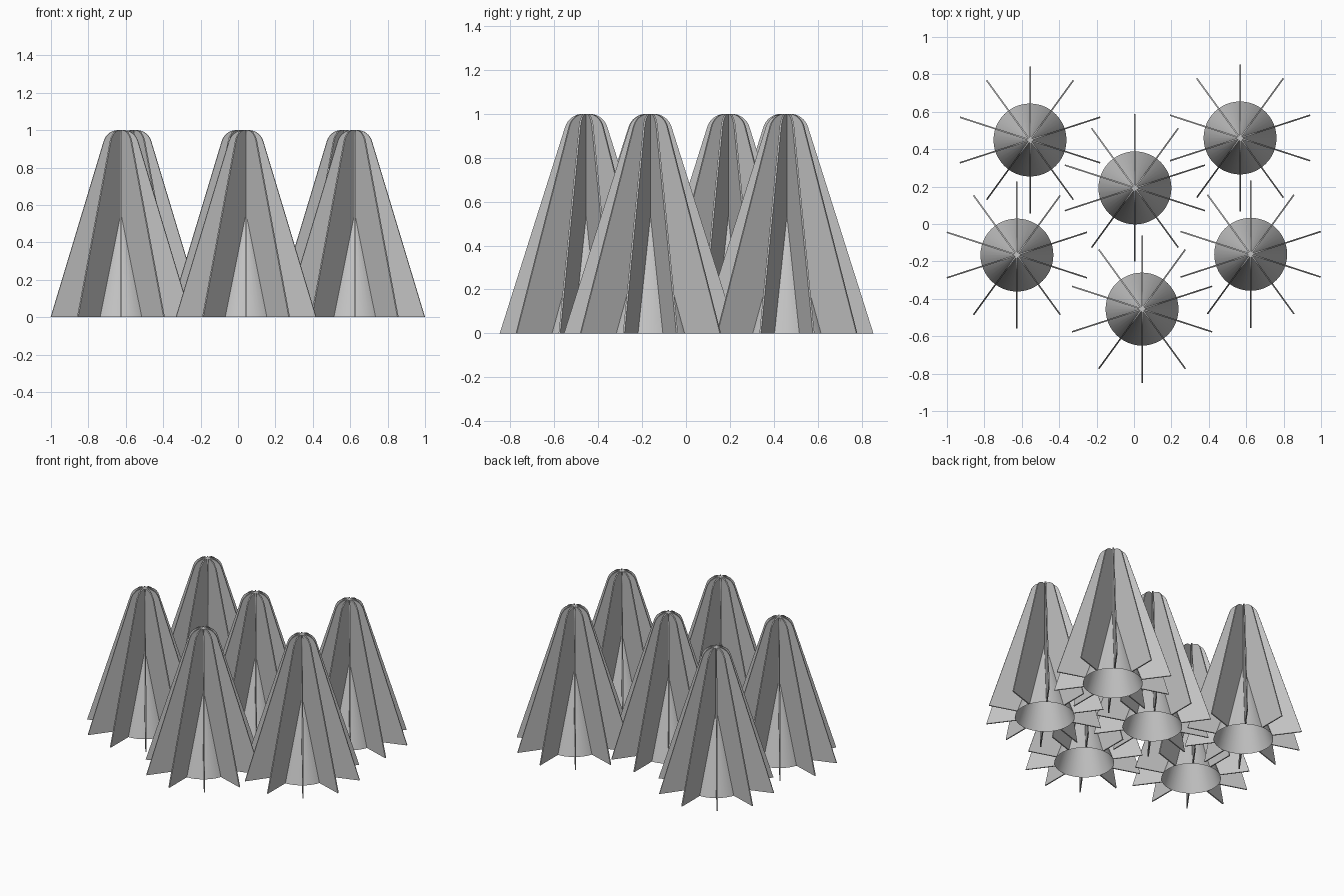
import bpy, bmesh, math
from mathutils import Matrix, Vector

if "Cube" in bpy.data.objects:
    bpy.data.objects.remove(bpy.data.objects["Cube"])

FIN_COUNT = 10
FIN_THICK = 0.008
CONE_R, CONE_H = 0.195, 0.57
CENTRES = [(-0.556, 0.449), (0.567, 0.460), (0.005, 0.193),
           (-0.626, -0.166), (0.624, -0.162), (0.043, -0.455)]

grey = bpy.data.materials.new("light grey")
grey.diffuse_color = (0.54, 0.54, 0.54, 1)
grey.use_nodes = True
grey.node_tree.nodes["Principled BSDF"].inputs["Base Color"].default_value = grey.diffuse_color


def finish(bm, name):
    mesh = bpy.data.meshes.new(name)
    bm.to_mesh(mesh)
    bm.free()
    mesh.materials.append(grey)
    return mesh


def fin_profile():
    # radius / height outline: straight sloped edge, rounded shoulder, apex
    pts = [(CONE_R, 0), (0.394, 0)]
    cr, cz, rad = 0.015, 0.915, 0.085
    for i in range(9):
        a = math.radians(17 + (90 - 17) * i / 8)
        pts.append((cr + rad * math.cos(a), cz + rad * math.sin(a)))
    return pts + [(0, 1.0), (0, CONE_H)]


def make_fins():
    bm = bmesh.new()
    for k in range(FIN_COUNT):
        turn = Matrix.Rotation(math.radians(90) + math.tau * k / FIN_COUNT, 3, 'Z')
        face = bm.faces.new([bm.verts.new(turn @ Vector((r, -FIN_THICK / 2, z)))
                             for r, z in fin_profile()])
        ext = bmesh.ops.extrude_face_region(bm, geom=[face], use_keep_orig=True)
        new = [v for v in ext["geom"] if isinstance(v, bmesh.types.BMVert)]
        bmesh.ops.translate(bm, verts=new, vec=turn @ Vector((0, FIN_THICK, 0)))
    bmesh.ops.recalc_face_normals(bm, faces=bm.faces)
    return finish(bm, "fins")


def make_core():
    # hollow cone, open underneath
    bm = bmesh.new()
    bmesh.ops.create_cone(bm, cap_ends=False, segments=48, radius1=CONE_R,
                          radius2=0.001, depth=CONE_H,
                          matrix=Matrix.Translation((0, 0, CONE_H / 2)))
    for f in bm.faces:
        f.smooth = True
    return finish(bm, "core_cone")


# six identical finned cones
fins, core = make_fins(), make_core()
for i, (x, y) in enumerate(CENTRES, 1):
    for name, mesh in (("fins", fins), ("core_cone", core)):
        ob = bpy.data.objects.new(f"{name}_{i}", mesh)
        ob.location = (x, y, 0)
        bpy.context.collection.objects.link(ob)
